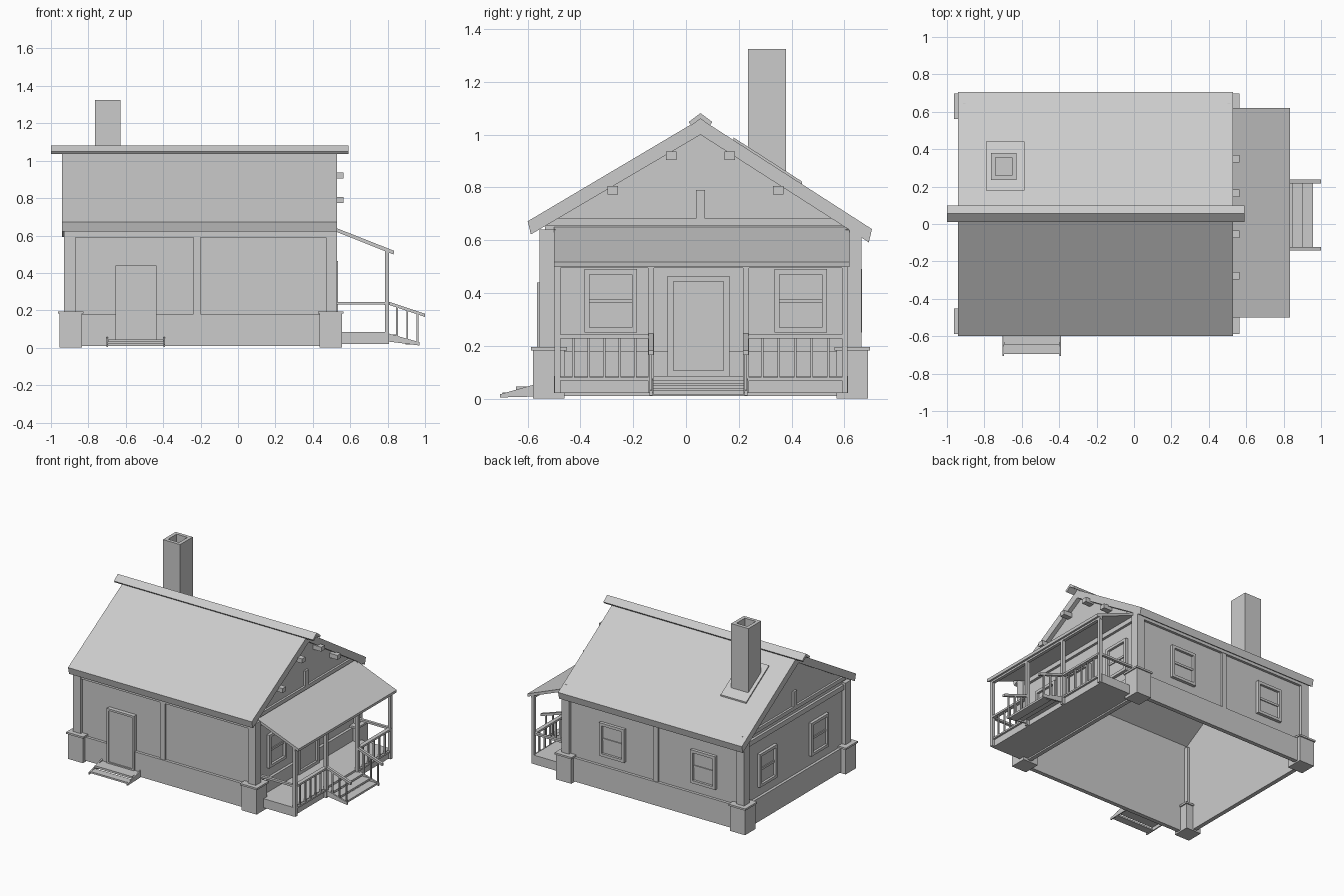
import bpy, bmesh
from mathutils import Vector

cube = bpy.data.objects.get("Cube")
if cube:
    bpy.data.objects.remove(cube, do_unlink=True)

grey = bpy.data.materials.new("plain grey")
grey.use_nodes = True
grey.diffuse_color = (0.6, 0.6, 0.6, 1)
grey.node_tree.nodes["Principled BSDF"].inputs["Base Color"].default_value = (0.6, 0.6, 0.6, 1)


def prism(name, profile, axis, a, b):
    """Extrude a closed 2D profile along x (profile is y, z) or y (profile is x, z)."""
    bm = bmesh.new()
    put = (lambda p, t: (t, *p)) if axis == "x" else (lambda p, t: (p[0], t, p[1]))
    face = bm.faces.new([bm.verts.new(put(p, a)) for p in profile])
    out = bmesh.ops.extrude_face_region(bm, geom=[face])
    moved = [v for v in out["geom"] if isinstance(v, bmesh.types.BMVert)]
    bmesh.ops.translate(bm, verts=moved, vec=Vector(put((0, 0), b - a)))
    bmesh.ops.recalc_face_normals(bm, faces=bm.faces)
    mesh = bpy.data.meshes.new(name)
    bm.to_mesh(mesh)
    bm.free()
    mesh.materials.append(grey)
    obj = bpy.data.objects.new(name, mesh)
    bpy.context.collection.objects.link(obj)
    return obj


def box(name, x0, x1, y0, y1, z0, z1):
    return prism(name, [(y0, z0), (y1, z0), (y1, z1), (y0, z1)], "x", x0, x1)


def on_wall(name, wall, u0, u1, z0, z1, d0, d1):
    """Box on a wall: u runs along the wall, d is the distance out of it."""
    axis, at, s = wall
    p, q = sorted((at + s * d0, at + s * d1))
    if axis == "x":
        return box(name, p, q, u0, u1, z0, z1)
    return box(name, u0, u1, p, q, z0, z1)


def frame(name, wall, u0, u1, z0, z1, w=0.02, d=0.022):
    for part, a, b, c, e in (("left", u0, u0 + w, z0, z1), ("right", u1 - w, u1, z0, z1),
                             ("bottom", u0 + w, u1 - w, z0, z0 + w),
                             ("top", u0 + w, u1 - w, z1 - w, z1)):
        on_wall(f"{name}_{part}", wall, a, b, c, e, 0, d)


def window(name, wall, c, z0=0.25, z1=0.49, w=0.2):
    frame(name + "_frame", wall, c - w / 2, c + w / 2, z0, z1)
    mid = (z0 + z1) / 2
    on_wall(name + "_meeting_rail", wall, c - w / 2 + .02, c + w / 2 - .02,
            mid - .008, mid + .008, 0, .012)
    on_wall(name + "_pane", wall, c - w / 2 + .02, c + w / 2 - .02, z0 + .02, z1 - .02, 0, .005)


# Main dimensions
X0, X1, Y0, Y1 = -0.9, 0.5, -0.535, 0.645
RIDGE, TOP = 0.055, 1.06
EAVES = {"front": (-0.60, 0.672), "back": (0.705, 0.642)}
FRONT, BACK = ("y", Y0, -1), ("y", Y1, 1)
LEFT, RIGHT = ("x", X1, 1), ("x", X0, -1)


def roof_z(y):
    ey, ez = EAVES["front" if y < RIDGE else "back"]
    return TOP + (ez - TOP) * (y - RIDGE) / (ey - RIDGE)


# Walls, open underneath
gable = [(Y0, .01), (Y1, .01), (Y1, roof_z(Y1) - .04), (RIDGE, TOP - .05), (Y0, roof_z(Y0) - .04)]
prism("left_gable_wall", gable, "x", X1 - .01, X1)
prism("right_gable_wall", gable, "x", X0, X0 + .01)
box("front_wall", X0, X1, Y0, Y0 + .01, .01, .66)
box("back_wall", X0, X1, Y1 - .01, Y1, .01, .64)

# Skirting, top plates and mid posts
for name, wall, u0, u1 in (("front", FRONT, X0, X1), ("back", BACK, X0, X1),
                           ("left", LEFT, Y0, Y1), ("right", RIGHT, Y0, Y1)):
    on_wall(name + "_skirting", wall, u0, u1, .01, .18, 0, .02)
    on_wall(name + "_top_plate", wall, u0, u1, .59, .625, 0, .018)
    if name in ("front", "back"):
        on_wall(name + "_mid_post", wall, -.237, -.2, .18, .59, 0, .015)
for name, wall in (("left", LEFT), ("right", RIGHT)):
    on_wall(name + "_gable_tie", wall, Y0, Y1, .655, .682, 0, .015)
    on_wall(name + "_king_post", wall, .037, .072, .682, .79, 0, .015)

# Corner posts on stone piers
for i, (x, xs) in enumerate(((-.93, 1), (.53, -1))):
    for j, (y, ys) in enumerate(((-.555, 1), (.665, -1))):
        tag = f"{('right', 'left')[i]}_{('front', 'back')[j]}"
        for part, grow, size, z0, z1 in (("post", 0, .06, .19, .64), ("pier", .025, .12, 0, .182),
                                         ("pier_cap", .033, .136, .182, .195)):
            xa, ya = x - xs * grow, y - ys * grow
            xb, yb = xa + xs * size, ya + ys * size
            box(f"{tag}_{part}", min(xa, xb), max(xa, xb), min(ya, yb), max(ya, yb), z0, z1)

# Roof slopes with square-cut eaves, and ridge boards
for name, (ey, ez) in EAVES.items():
    s = -1 if name == "front" else 1
    prism(f"{name}_roof", [(RIDGE, TOP), (ey, ez), (ey - s * .012, ez - .05), (RIDGE, TOP - .06)],
          "x", -.94, .53)
    prism(f"{name}_ridge_board", [(RIDGE, 1.082), (RIDGE + s * .045, 1.048),
                                  (RIDGE + s * .035, 1.035), (RIDGE, 1.06)], "x", -1, .592)

# Purlin ends under the left gable
for i, (y, z) in enumerate(((-.277, .79), (-.056, .92), (.165, .92), (.35, .79))):
    box(f"purlin_end_{i}", X1, .565, y - .02, y + .02, z - .016, z + .016)

# Chimney with a tapering flue, and its flashing
shaft = box("chimney", -.765, -.628, .235, .38, .8, 1.325)
bm = bmesh.new()
bm.from_mesh(shaft.data)
bm.normal_update()
cap = max(bm.faces, key=lambda f: f.calc_center_median().z)
bmesh.ops.inset_region(bm, faces=[cap], thickness=.035)
flue = bmesh.ops.extrude_face_region(bm, geom=[cap])
verts = [v for v in flue["geom"] if isinstance(v, bmesh.types.BMVert)]
bmesh.ops.delete(bm, geom=[cap], context="FACES_ONLY")
bmesh.ops.translate(bm, verts=verts, vec=(0, 0, -.2))
bmesh.ops.recalc_face_normals(bm, faces=bm.faces)
bm.to_mesh(shaft.data)
bm.free()
prism("chimney_flashing", [(.18, roof_z(.18) - .005), (.44, roof_z(.44) - .005),
                           (.44, roof_z(.44) + .01), (.18, roof_z(.18) + .01)], "x", -.79, -.585)

# Windows and doors
window("left_window_front", LEFT, -.285)
window("left_window_back", LEFT, .435)
window("back_window_left", BACK, .13)
window("back_window_right", BACK, -.6)
window("right_window_back", RIGHT, .37)
window("right_window_front", RIGHT, -.22)
frame("porch_door_frame", LEFT, -.07, .165, .085, .465, .022, .035)
on_wall("porch_door", LEFT, -.048, .143, .1, .443, 0, .02)
frame("front_door_frame", FRONT, -.655, -.437, .04, .44, .014, .03)
on_wall("front_door", FRONT, -.641, -.451, .05, .426, 0, .022)

# Front steps between wedge stringers
for x in (-.703, -.398):
    prism("front_step_stringer", [(-.55, .012), (-.705, .006), (-.705, .016), (-.55, .06)],
          "y", 0, 0).name = "unused"
    bpy.data.objects.remove(bpy.data.objects["unused"], do_unlink=True)
    prism("front_step_stringer", [(-.55, .008), (-.705, .004), (-.705, .016), (-.55, .06)],
          "x", x, x + .008)
box("front_lower_step", -.695, -.398, -.695, -.64, .01, .022)
box("front_upper_step", -.695, -.398, -.645, -.55, .03, .045)

# Porch floor, roof, beam and posts
box("porch_floor", X1, .79, -.5, .615, .02, .085)
prism("porch_roof", [(X1, .65), (.835, .518), (.832, .498), (X1, .63)], "y", -.5, .62)
box("porch_beam", .785, .808, -.5, .615, .495, .52)
POSTS = (-.487, -.133, .227, .602)
for y in POSTS:
    box("porch_post", .785, .808, y - .011, y + .011, .02, .51)

# Porch railings
for a, b in ((POSTS[0], POSTS[1]), (POSTS[2], POSTS[3])):
    box("front_top_rail", .782, .81, a, b, .228, .242)
    box("front_bottom_rail", .788, .804, a, b, .068, .08)
    for i in range(1, 6):
        y = a + (b - a) * i / 6
        box("baluster", .791, .801, y - .005, y + .005, .075, .235)
for y in (POSTS[0], POSTS[3]):
    box("side_top_rail", .52, .79, y - .01, y + .01, .23, .245)

# Porch steps with sloping handrails
for i in range(3):
    x, z = .785 + .055 * i, .07 - .02 * i
    box(f"porch_step_{i}", x, x + .062, -.125, .22, z - .014, z)
for y in (-.133, .227):
    prism("stair_stringer", [(.79, .035), (.97, .012), (.97, .03), (.79, .08)], "y", y - .006, y + .006)
    prism("stair_handrail", [(.79, .235), (1, .165), (1, .182), (.79, .252)], "y", y - .01, y + .01)
    for x in (.85, .905, .96):
        box("stair_baluster", x - .005, x + .005, y - .005, y + .005, .03, .236 - (x - .8) / 3)
